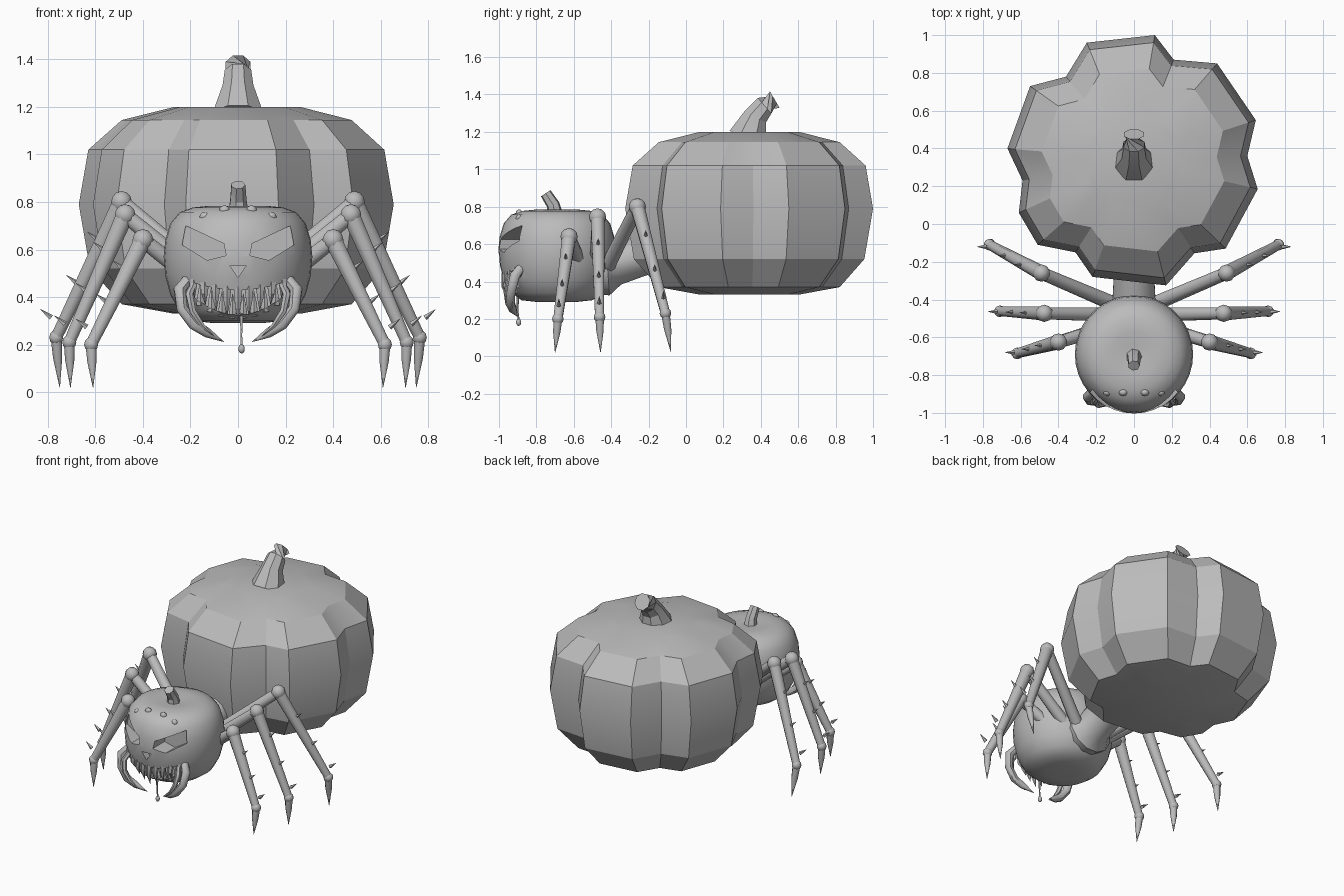
import bpy
import bmesh
import math
from mathutils import Vector

if "Cube" in bpy.data.objects:
    bpy.data.objects.remove(bpy.data.objects["Cube"])

GREY = bpy.data.materials.new("plain grey")
GREY.use_nodes = True
GREY.diffuse_color = (0.5, 0.5, 0.5, 1)
GREY.node_tree.nodes["Principled BSDF"].inputs["Base Color"].default_value = (0.5, 0.5, 0.5, 1)


def finish(name, bm, angle=35):
    bmesh.ops.recalc_face_normals(bm, faces=bm.faces)
    mesh = bpy.data.meshes.new(name)
    bm.to_mesh(mesh)
    bm.free()
    mesh.materials.append(GREY)
    obj = bpy.data.objects.new(name, mesh)
    bpy.context.collection.objects.link(obj)
    smooth(obj, angle)
    return obj


def smooth(obj, angle):
    bpy.ops.object.select_all(action="DESELECT")
    obj.select_set(True)
    bpy.context.view_layer.objects.active = obj
    bpy.ops.object.shade_smooth_by_angle(angle=math.radians(angle))


def loft(bm, rings):
    """Skin a list of rings of points and cap both ends."""
    loops = [[bm.verts.new(p) for p in ring] for ring in rings]
    n = len(loops[0])
    for a, b in zip(loops, loops[1:]):
        for i in range(n):
            j = (i + 1) % n
            bm.faces.new((a[i], a[j], b[j], b[i]))
    bm.faces.new(loops[0][::-1])
    bm.faces.new(loops[-1])


def tube(bm, path, radii, sides=8):
    """Tapered tube along a path."""
    pts = [Vector(p) for p in path]
    rings = []
    for i, p in enumerate(pts):
        t = (pts[min(i + 1, len(pts) - 1)] - pts[max(i - 1, 0)]).normalized()
        ref = Vector((0, 1, 0)) if abs(t.y) < 0.8 else Vector((1, 0, 0))
        u = t.cross(ref).normalized()
        v = t.cross(u)
        turns = [math.tau * (k + 0.5) / sides for k in range(sides)]
        rings.append([p + radii[i] * (u * math.cos(a) + v * math.sin(a)) for a in turns])
    loft(bm, rings)


def ball(bm, centre, r, stretch=(1, 1, 1)):
    made = bmesh.ops.create_uvsphere(bm, u_segments=10, v_segments=6, radius=r)["verts"]
    bmesh.ops.scale(bm, vec=stretch, verts=made)
    bmesh.ops.translate(bm, vec=centre, verts=made)


# Abdomen: lobed outline scaled through a stack of levels
outline = [(-.25, .96), (.11, 1), (.21, .87), (.44, .85), (.645, .55), (.6, .36),
           (.655, .185), (.485, -.13), (.32, -.155), (.17, -.325), (-.22, -.28), (-.31, -.15),
           (-.51, -.11), (-.61, .06), (-.59, .23), (-.67, .4), (-.55, .73), (-.36, .78)]
levels = [(.33, .4), (.37, .73), (.52, .93), (.79, 1), (1.02, .94), (1.145, .73), (1.2, .4)]
cy = 0.34
bm = bmesh.new()
loft(bm, [[(x * s, cy + (y - cy) * s, z) for x, y in outline] for z, s in levels])
finish("abdomen", bm, 24)

# Stems
bm = bmesh.new()
tube(bm, [(0, .33, 1.17), (0, .37, 1.28), (0, .42, 1.34), (0, .475, 1.372)],
     [.112, .07, .06, .056], 8)
finish("abdomen_stem", bm, 25)
bm = bmesh.new()
tube(bm, [(0, -.7, .75), (0, -.71, .81), (0, -.75, .872)], [.045, .036, .031], 7)
finish("head_stem", bm, 25)

# Head: round turned profile
HY = -0.69
profile = [(.1, .29), (.19, .3), (.245, .34), (.285, .41), (.306, .49), (.313, .57),
           (.306, .64), (.285, .71), (.245, .757), (.19, .777), (.12, .784), (.05, .772)]
bm = bmesh.new()
turns = [math.tau * i / 36 for i in range(36)]
loft(bm, [[(r * math.cos(a), HY + r * math.sin(a), z) for a in turns] for r, z in profile])
head = finish("head", bm)


def head_radius(z):
    for (r0, z0), (r1, z1) in zip(profile, profile[1:]):
        if z0 <= z <= z1:
            return r0 + (r1 - r0) * (z - z0) / (z1 - z0)
    return profile[0][0]


def face_y(x, z):
    return HY - math.sqrt(max(head_radius(z) ** 2 - x * x, 0.002))


def upper_lip(x):
    return 0.43 + 0.85 * x * x


def lower_lip(x):
    return 0.325 + 2.2 * x * x


# Carved eyes, nose and mouth
eye = [(.22, .7), (.06, .625), (.05, .575), (.13, .555), (.235, .62)]
nose = [(-.035, .533), (.035, .533), (0, .483)]
steps = [i * 0.028 for i in range(-8, 9)]
mouth = [(x, upper_lip(x)) for x in steps] + [(x, lower_lip(x)) for x in reversed(steps)]
carvings = [(eye, -.87), ([(-x, z) for x, z in eye], -.87), (nose, -.95), (mouth, -.82)]
bm = bmesh.new()
for shape, back in carvings:
    loft(bm, [[(x, y, z) for x, z in shape] for y in (-1.1, back)])
cutter = finish("face_cutter", bm)
cutter.hide_render = True
cut = head.modifiers.new("carve", "BOOLEAN")
cut.object = cutter
cut.solver = "EXACT"
bpy.ops.object.select_all(action="DESELECT")
bpy.context.view_layer.objects.active = head
bpy.ops.object.modifier_apply(modifier=cut.name)
bpy.data.objects.remove(cutter)
smooth(head, 35)

# Teeth: interlocking spikes along both lips
bm = bmesh.new()
for i in range(-4, 5):
    x = i * 0.047
    z = upper_lip(x) + 0.012
    drop = 0.14 - 0.35 * abs(x)
    y = face_y(x, z) + 0.02
    tube(bm, [(x, y, z), (x, y - .008, z - drop * .5), (x * .97, y + .01, z - drop)],
         [.022, .015, .001], 6)
for i in range(-4, 4):
    x = (i + 0.5) * 0.045
    z = lower_lip(x) - 0.012
    y = face_y(x, z) + 0.015
    tube(bm, [(x, y, z), (x, y - .01, z + .05), (x, y - .005, z + .1)], [.02, .013, .001], 6)
finish("teeth", bm)

# Row of small eyes on the brow
bm = bmesh.new()
for x, z in [(-.14, .738), (-.057, .765), (.057, .765), (.14, .738)]:
    ball(bm, (x, -.892, z), .023, (1, .8, .9))
finish("small_eyes", bm, 60)

# Drip hanging from the mouth
bm = bmesh.new()
tube(bm, [(.015, -.9, .33), (.014, -.9, .24), (.015, -.895, .2)], [.008, .004, .005], 6)
ball(bm, (.015, -.895, .182), .014, (1, 1, 1.4))
finish("drip", bm, 60)

# Neck and thorax joining head and abdomen
bm = bmesh.new()
tube(bm, [(0, -.52, .48), (0, -.42, .48), (0, -.38, .49), (0, -.2, .55)],
     [.15, .16, .115, .11], 12)
finish("neck", bm)

# Legs: hip, knee, ankle, tip for one side, mirrored for the other
legs = {
    "back": [(.09, -.43, .46), (.49, -.26, .80), (.765, -.11, .23), (.75, -.08, .02)],
    "middle": [(.1, -.48, .44), (.475, -.473, .745), (.71, -.462, .21), (.705, -.457, .02)],
    "front": [(.12, -.54, .42), (.40, -.625, .64), (.618, -.685, .2), (.61, -.7, .02)],
}
for side, sx in (("left", 1), ("right", -1)):
    for place, joints in legs.items():
        hip, knee, ankle, tip = [Vector((sx * x, y, z)) for x, y, z in joints]
        bm = bmesh.new()
        tube(bm, [hip, knee], [.04, .034])
        tube(bm, [knee, ankle], [.04, .026])
        tube(bm, [ankle, ankle.lerp(tip, .4), tip], [.025, .021, .001])
        ball(bm, knee, .046)
        ball(bm, ankle, .031)
        # Thorns pointing outward
        out = Vector((sx * .045, 0, .035))
        for a, b, t in ((hip, knee, .6), (knee, ankle, .3), (knee, ankle, .62), (ankle, tip, -.35)):
            p = a.lerp(b, t) + Vector((sx * .016, 0, .01))
            tube(bm, [p, p + out], [.013, .001], 5)
        finish(f"{side}_{place}_leg", bm, 45)

    # Curved pincers beside the mouth
    outer = [(.2, -.87, .49), (.245, -.915, .43), (.235, -.935, .35), (.185, -.94, .285),
             (.13, -.925, .25), (.06, -.9, .212)]
    inner = [(.18, -.9, .47), (.205, -.945, .41), (.19, -.96, .34), (.15, -.955, .28),
             (.1, -.94, .235)]
    bm = bmesh.new()
    tube(bm, [(sx * x, y, z) for x, y, z in outer], [.022, .028, .025, .026, .022, .001])
    tube(bm, [(sx * x, y, z) for x, y, z in inner], [.014, .017, .015, .011, .001], 6)
    finish(f"{side}_pincers", bm, 45)
